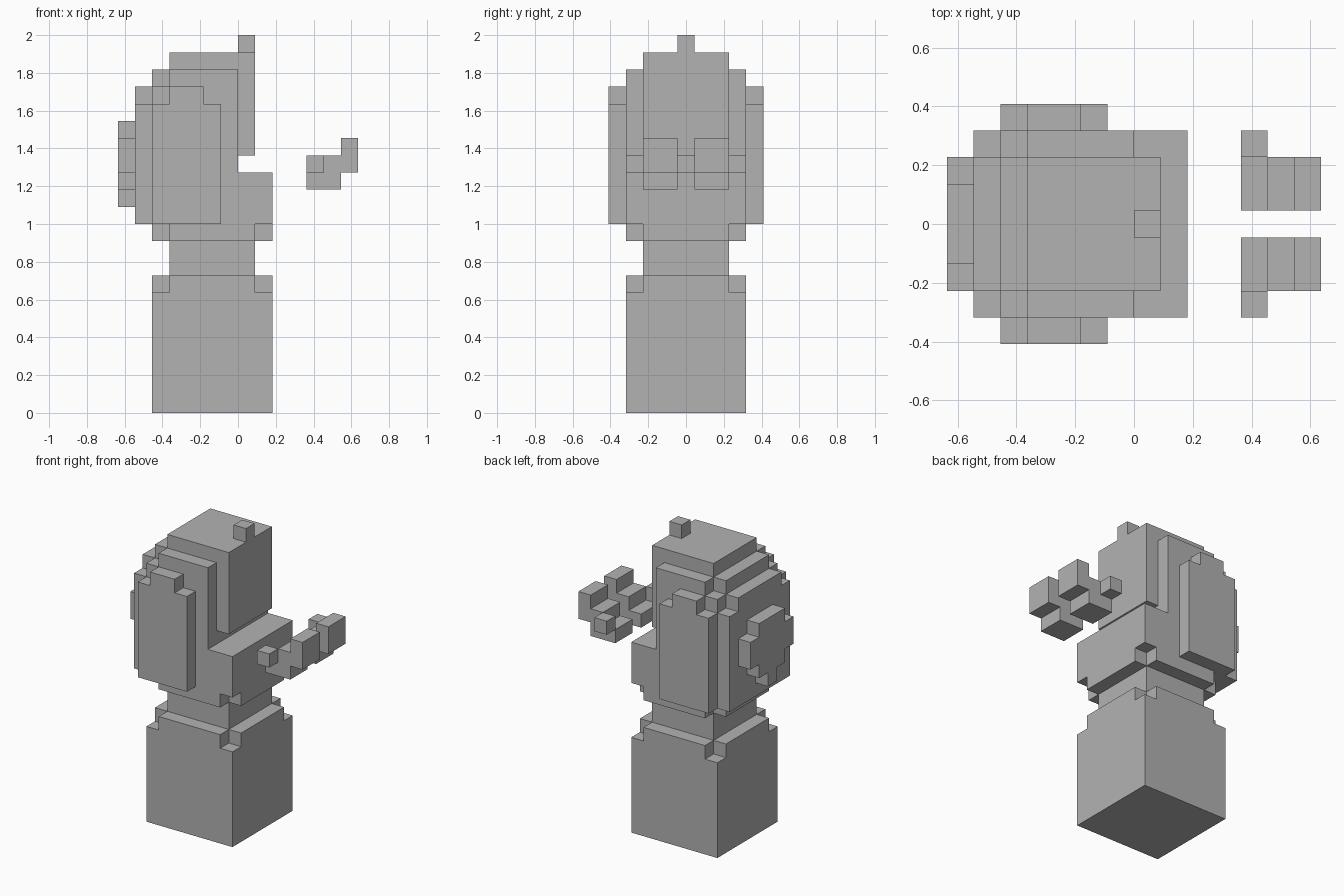
import bpy
import bmesh
import math
from mathutils import Vector

if "Cube" in bpy.data.objects:
    bpy.data.objects.remove(bpy.data.objects["Cube"], do_unlink=True)

U = 1 / 11  # edge of one block

grey = bpy.data.materials.new("plain grey")
grey.use_nodes = True
colour = (0.448, 0.448, 0.448, 1)
grey.diffuse_color = colour
grey.node_tree.nodes["Principled BSDF"].inputs["Base Color"].default_value = colour


def block_part(name, boxes):
    """Fuse boxes (x range, y range, z range, in blocks) into one clean shell."""
    cells = set()
    for (x0, x1), (y0, y1), (z0, z1) in boxes:
        for x in range(x0, x1):
            for j in range(round(y1 - y0)):
                for z in range(z0, z1):
                    cells.add((x, y0 + j, z))
    bm = bmesh.new()
    for cell in cells:
        centre = Vector(cell) + Vector((0.5, 0.5, 0.5))
        for axis in range(3):
            for sign in (-1, 1):
                n = Vector((0, 0, 0))
                n[axis] = sign
                if tuple(Vector(cell) + n) in cells:
                    continue
                a = Vector((0, 0, 0))
                a[(axis + 1) % 3] = 1
                b = n.cross(a)
                corners = [centre + (n + s * a + t * b) / 2
                           for s, t in ((1, 1), (-1, 1), (-1, -1), (1, -1))]
                bm.faces.new([bm.verts.new(c * U) for c in corners])
    bmesh.ops.remove_doubles(bm, verts=bm.verts[:], dist=0.001)
    bmesh.ops.dissolve_limit(bm, angle_limit=math.radians(1),
                             verts=bm.verts[:], edges=bm.edges[:])
    mesh = bpy.data.meshes.new(name)
    bm.to_mesh(mesh)
    bm.free()
    mesh.materials.append(grey)
    obj = bpy.data.objects.new(name, mesh)
    bpy.context.collection.objects.link(obj)
    return obj


def wide(h):
    return (-h, h)


def cross_layer(z):
    """One layer of the torso footprint with its four corners missing."""
    return [((-5, 2), wide(2.5), (z, z + 1)), ((-4, 1), wide(3.5), (z, z + 1))]


# Torso and neck
block_part("torso", [((-5, 2), wide(3.5), (0, 7))] + cross_layer(7))
block_part("neck", [((-4, 1), wide(2.5), (8, 10))])

# Head: jaw, stepped skull and overhanging face
block_part("head", cross_layer(10) + [
    ((-6, 2), wide(3.5), (11, 14)),
    ((-6, 0), wide(3.5), (14, 18)),
    ((-5, 0), wide(3.5), (18, 19)),
    ((-4, 0), wide(3.5), (19, 20)),
    ((-6, 0), wide(2.5), (18, 19)),
    ((-5, 0), wide(2.5), (19, 20)),
    ((-4, 1), wide(2.5), (15, 21)),
])
block_part("top_knob", [((0, 1), wide(0.5), (21, 22))])

# Rounded pad on the back of the head
block_part("back_pad", [
    ((-7, -6), wide(2.5), (14, 16)),
    ((-7, -6), wide(1.5), (13, 17)),
    ((-7, -6), wide(0.5), (12, 13)),
])

# Ears and floating hands, one on each side
for side, sign in (("left", 1), ("right", -1)):
    def span(a, b):
        return (a, b) if sign > 0 else (-b, -a)

    block_part(side + "_ear", [
        ((-5, -1), span(3.5, 4.5), (11, 18)),
        ((-4, -2), span(3.5, 4.5), (18, 19)),
    ])
    block_part(side + "_hand", [
        ((4, 6), span(0.5, 2.5), (13, 14)),
        ((5, 6), span(0.5, 2.5), (14, 15)),
        ((6, 7), span(0.5, 2.5), (14, 16)),
        ((4, 5), span(2.5, 3.5), (14, 15)),
    ])
